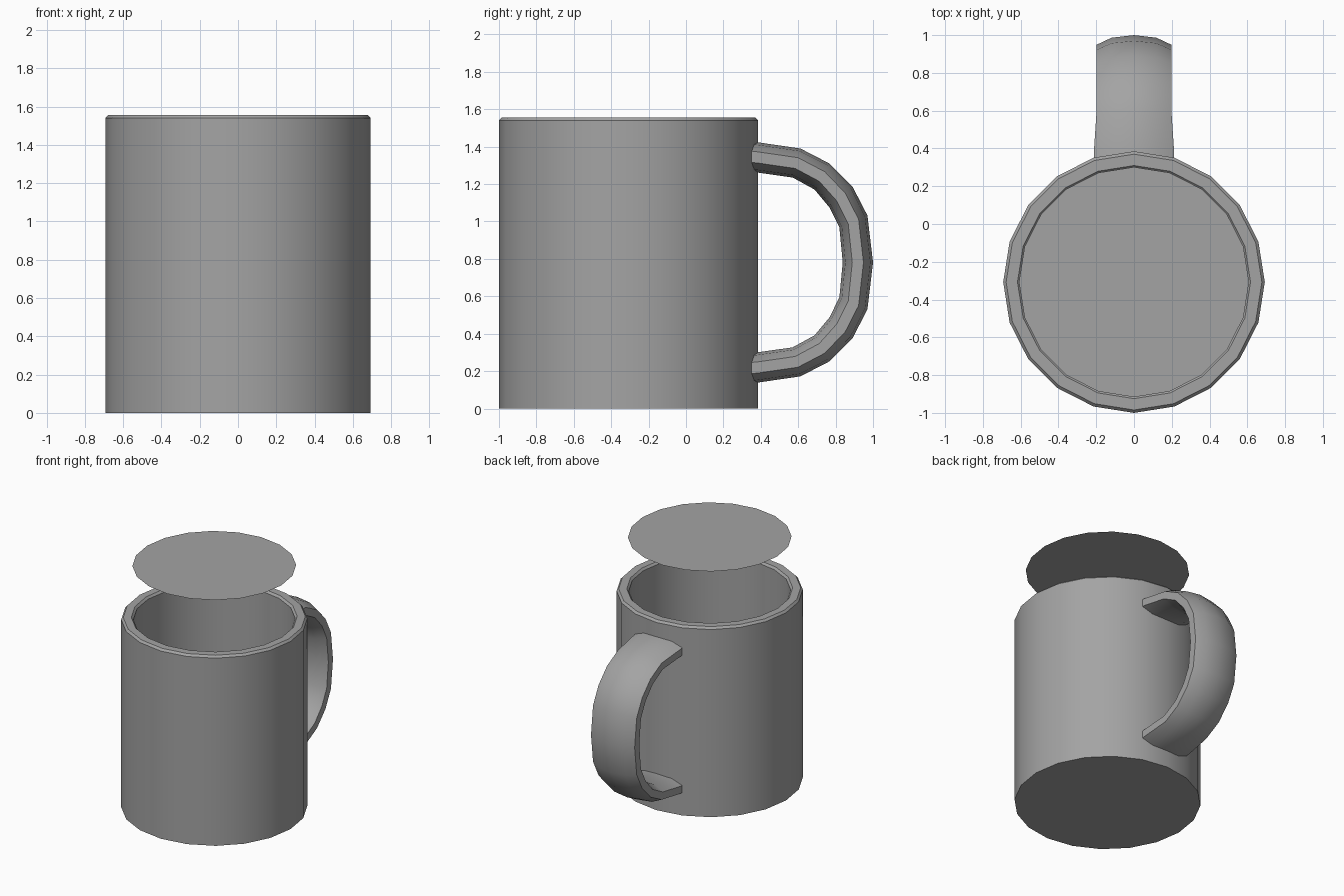
import bpy, bmesh, math
from mathutils import Vector

if "Cube" in bpy.data.objects:
    bpy.data.objects.remove(bpy.data.objects["Cube"], do_unlink=True)

SIDES = 20
CENTRE_Y = -0.3075
MID_Z = 0.781

grey = bpy.data.materials.new("plain grey")
grey.use_nodes = True
colour = (0.37, 0.37, 0.37, 1)
grey.diffuse_color = colour
grey.node_tree.nodes["Principled BSDF"].inputs["Base Color"].default_value = colour


def finish(bm, name, recalc=True):
    if recalc:
        bmesh.ops.recalc_face_normals(bm, faces=bm.faces)
    mesh = bpy.data.meshes.new(name)
    bm.to_mesh(mesh)
    bm.free()
    mesh.materials.append(grey)
    obj = bpy.data.objects.new(name, mesh)
    bpy.context.collection.objects.link(obj)
    bpy.ops.object.select_all(action='DESELECT')
    obj.select_set(True)
    bpy.context.view_layer.objects.active = obj
    bpy.ops.object.shade_smooth_by_angle(angle=math.radians(30))
    return obj


def bridge_rings(bm, rings):
    # Join neighbouring rings with quads and cap both ends
    for a, b in zip(rings, rings[1:]):
        n = len(a)
        for i in range(n):
            j = (i + 1) % n
            bm.faces.new((a[i], a[j], b[j], b[i]))
    bm.faces.new(rings[0])
    bm.faces.new(rings[-1])


def circle(bm, radius, z):
    angles = [math.tau * i / SIDES for i in range(SIDES)]
    return [bm.verts.new((radius * math.cos(a), CENTRE_Y + radius * math.sin(a), z))
            for a in angles]


# Cup body: outer wall, chamfered rim, inner wall and floor
bm = bmesh.new()
profile = [(0.6925, 0), (0.6925, 1.54), (0.677, 1.557),
           (0.617, 1.557), (0.602, 1.54), (0.602, 0.09)]
bridge_rings(bm, [circle(bm, r, z) for r, z in profile])
finish(bm, "cup_body")

# Thin round sheet hovering above the cup
bm = bmesh.new()
bm.faces.new(circle(bm, 0.609, 1.978))
finish(bm, "top_disc", recalc=False)

# Handle: a flat rounded section swept between an outer and an inner rail (y, z)
outer = [(0.33, 1.43), (0.393, 1.422), (0.612, 1.39), (0.767, 1.31),
         (0.89, 1.187), (0.97, 1.032), (1.0, MID_Z)]
inner = [(0.33, 1.266), (0.38, 1.262), (0.57, 1.235), (0.687, 1.171),
         (0.767, 1.075), (0.82, 0.968), (0.838, MID_Z)]


def mirrored(rail):
    return rail + [(y, 2 * MID_Z - z) for y, z in reversed(rail[:-1])]


section = [(0, 1), (0.6, 0.83), (1, 0.37), (1, -0.37), (0.6, -0.83),
           (0, -1), (-0.6, -0.83), (-1, -0.37), (-1, 0.37), (-0.6, 0.83)]

bm = bmesh.new()
rings = []
for o, i in zip(mirrored(outer), mirrored(inner)):
    o, i = Vector((0, *o)), Vector((0, *i))
    middle, half = (o + i) / 2, (o - i) / 2
    width = 0.212 if o.y < 0.5 else 0.198
    rings.append([bm.verts.new(middle + half * v + Vector((u * width, 0, 0)))
                  for u, v in section])
bridge_rings(bm, rings)
finish(bm, "handle")
